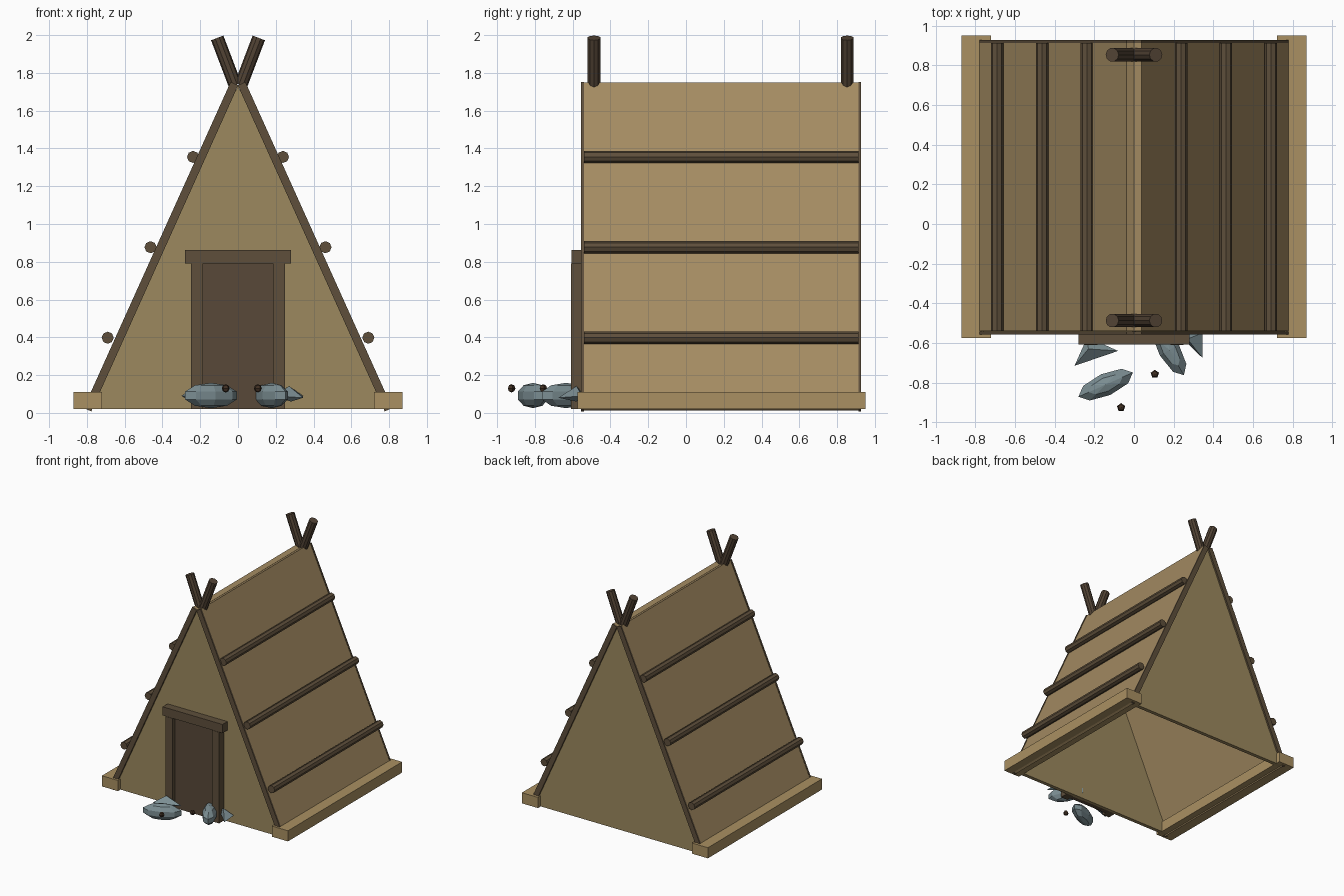
import bpy, bmesh, math
from mathutils import Vector, Matrix

if "Cube" in bpy.data.objects:
    bpy.data.objects.remove(bpy.data.objects["Cube"])


def mat(name, rgb):
    m = bpy.data.materials.new(name)
    m.diffuse_color = (*rgb, 1)
    m.use_nodes = True
    m.node_tree.nodes["Principled BSDF"].inputs["Base Color"].default_value = m.diffuse_color
    return m


ROOF = mat("roof_tan", (0.37, 0.258, 0.122))
WALL = mat("wall_tan", (0.335, 0.25, 0.112))
SILL = mat("sill_tan", (0.40, 0.28, 0.122))
WOOD = mat("dark_wood", (0.112, 0.078, 0.044))
POLE = mat("pole_wood", (0.084, 0.056, 0.035))
DOOR = mat("door_wood", (0.098, 0.066, 0.04))
FISH = mat("fish_grey", (0.20, 0.27, 0.29))
EYE = mat("eye_brown", (0.05, 0.028, 0.016))


def finish(name, bm, m):
    bmesh.ops.recalc_face_normals(bm, faces=bm.faces[:])
    me = bpy.data.meshes.new(name)
    bm.to_mesh(me)
    bm.free()
    me.materials.append(m)
    ob = bpy.data.objects.new(name, me)
    bpy.context.collection.objects.link(ob)
    return ob


def prism(name, profile, y0, y1, m):
    """Extrude an (x, z) profile along y."""
    bm = bmesh.new()
    f = bm.faces.new([bm.verts.new((x, y0, z)) for x, z in profile])
    ext = bmesh.ops.extrude_face_region(bm, geom=[f])
    vs = [v for v in ext["geom"] if isinstance(v, bmesh.types.BMVert)]
    bmesh.ops.translate(bm, verts=vs, vec=(0, y1 - y0, 0))
    return finish(name, bm, m)


def box(name, x0, x1, y0, y1, z0, z1, m):
    return prism(name, [(x0, z0), (x1, z0), (x1, z1), (x0, z1)], y0, y1, m)


def rod(name, a, b, r, sides, m):
    a, b = Vector(a), Vector(b)
    d = b - a
    mtx = Matrix.Translation((a + b) / 2) @ d.to_track_quat('Z', 'Y').to_matrix().to_4x4()
    bm = bmesh.new()
    bmesh.ops.create_cone(bm, cap_ends=True, segments=sides, radius1=r, radius2=r,
                          depth=d.length, matrix=mtx)
    return finish(name, bm, m)


def ball(name, loc, size, angle, seg, rings, m):
    bm = bmesh.new()
    mtx = (Matrix.Translation(loc) @ Matrix.Rotation(math.radians(angle), 4, 'Z')
           @ Matrix.Diagonal((*size, 1)))
    bmesh.ops.create_uvsphere(bm, u_segments=seg, v_segments=rings, radius=1, matrix=mtx)
    return finish(name, bm, m)


def hull(name, pts, m):
    bm = bmesh.new()
    for p in pts:
        bm.verts.new(p)
    bmesh.ops.convex_hull(bm, input=bm.verts[:])
    return finish(name, bm, m)


def slope(top, bottom, t):
    """Slanted plate profile, thickened inwards."""
    d = (Vector(bottom) - Vector(top)).normalized()
    n = Vector((d.y, -d.x)) * t
    return [Vector(top), Vector(bottom), Vector(bottom) + n, Vector(top) + n]


TOP, BASE = (0.037, 1.75), (0.815, 0.028)
for s, side in ((1, "right"), (-1, "left")):
    # roof plate, square cut at ridge and ground
    prof = [(s * p.x, p.y) for p in slope(TOP, BASE, 0.04)]
    prism(side + "_roof", prof, -0.54, 0.912, ROOF)
    # dark rafters on both gable ends
    raf = [(s * p.x, p.y) for p in slope((0.039, 1.752), (0.817, 0.026), 0.044)]
    prism(side + "_front_rafter", raf, -0.556, -0.541, WOOD)
    prism(side + "_back_rafter", raf, 0.913, 0.927, WOOD)
    # ground sill
    box(side + "_sill", *sorted((s * 0.72, s * 0.87)), -0.575, 0.95, 0.02, 0.11, SILL)
    # three battens along the roof
    for i, (x, z) in enumerate(((0.238, 1.355), (0.463, 0.877), (0.69, 0.398))):
        rod(f"{side}_batten_{i}", (s * x, -0.54, z), (s * x, 0.912, z), 0.032, 8, WOOD)
    # crossed pole tips above the ridge
    for y, end in ((-0.487, "front"), (0.853, "back")):
        rod(f"{side}_{end}_pole_tip", (s * 0.015, y, 1.735), (s * 0.11, y, 1.985),
            0.035, 10, POLE)
    # door posts
    box(side + "_door_post", *sorted((s * 0.185, s * 0.25)), -0.61, -0.535, 0.02, 0.79, WOOD)

# gable walls (shelter is hollow and open below)
for y0, y1, end in ((-0.541, -0.51, "front"), (0.882, 0.913, "back")):
    prism(end + "_gable", [(-0.80, 0.02), (0.80, 0.02), (0, 1.73)], y0, y1, WALL)

# door and lintel
box("door_panel", -0.186, 0.186, -0.575, -0.535, 0.02, 0.79, DOOR)
box("door_lintel", -0.28, 0.28, -0.607, -0.535, 0.79, 0.863, WOOD)

# two low-poly fish in front of the door
ball("left_fish_body", (-0.143, -0.81, 0.092), (0.158, 0.06, 0.067), 24, 8, 5, FISH)
ball("right_fish_body", (0.178, -0.635, 0.092), (0.155, 0.058, 0.067), -60, 8, 5, FISH)
hull("left_fish_tail", [(-0.3, -0.715, 0.09), (-0.08, -0.64, 0.09), (-0.235, -0.57, 0.09),
                        (-0.23, -0.63, 0.135), (-0.23, -0.63, 0.05)], FISH)
hull("right_fish_tail", [(0.345, -0.675, 0.08), (0.345, -0.55, 0.09), (0.2, -0.535, 0.09),
                         (0.27, -0.58, 0.142), (0.28, -0.58, 0.06)], FISH)
# eyes
ball("left_fish_eye", (-0.065, -0.925, 0.13), (0.022, 0.022, 0.022), 0, 5, 4, EYE)
ball("right_fish_eye", (0.105, -0.757, 0.13), (0.022, 0.022, 0.022), 0, 5, 4, EYE)
